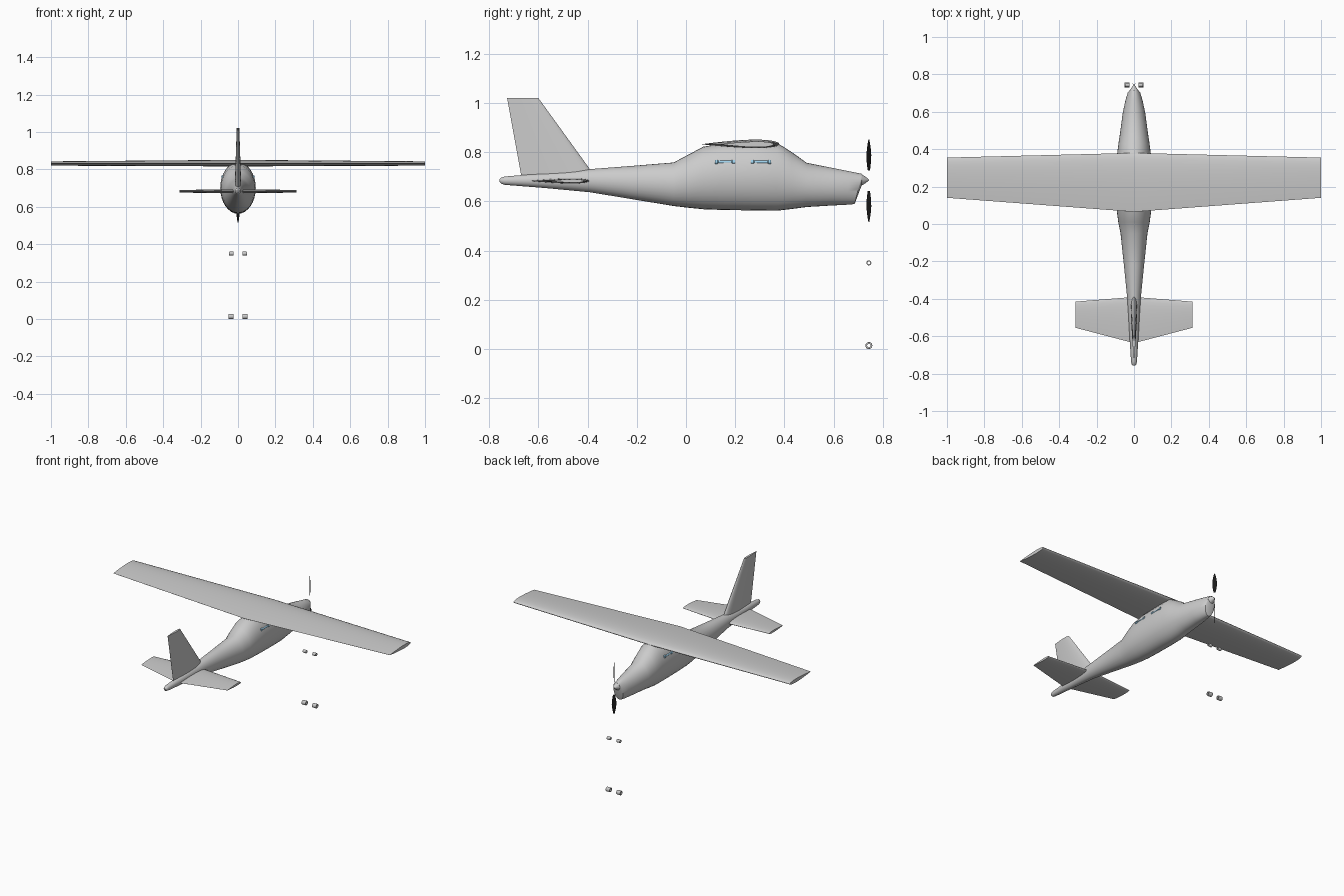
import bpy, bmesh, math
from mathutils import Vector

if "Cube" in bpy.data.objects:
    bpy.data.objects.remove(bpy.data.objects["Cube"])


def material(name, color):
    m = bpy.data.materials.new(name)
    m.diffuse_color = color
    m.use_nodes = True
    m.node_tree.nodes["Principled BSDF"].inputs["Base Color"].default_value = m.diffuse_color
    return m


def loft(name, rings, mat=None, angle=35):
    """Skin a list of closed rings and cap both ends."""
    bm = bmesh.new()
    loops = [[bm.verts.new(p) for p in r] for r in rings]
    n = len(loops[0])
    for a, b in zip(loops, loops[1:]):
        for i in range(n):
            bm.faces.new((a[i], a[(i + 1) % n], b[(i + 1) % n], b[i]))
    bm.faces.new(loops[0])
    bm.faces.new(loops[-1])
    bmesh.ops.recalc_face_normals(bm, faces=bm.faces)
    me = bpy.data.meshes.new(name)
    bm.to_mesh(me)
    bm.free()
    ob = bpy.data.objects.new(name, me)
    bpy.context.collection.objects.link(ob)
    if mat:
        me.materials.append(mat)
    bpy.ops.object.select_all(action='DESELECT')
    ob.select_set(True)
    bpy.context.view_layer.objects.active = ob
    bpy.ops.object.shade_smooth_by_angle(angle=math.radians(angle))
    return ob


def oval(y_top, y_bot, z_top, z_bot, hw, n=32):
    """Body section, optionally raked between top and bottom."""
    pts = []
    for i in range(n):
        a = 2 * math.pi * i / n
        t = (1 + math.sin(a)) / 2
        pts.append((hw * math.cos(a), y_bot + (y_top - y_bot) * t,
                    z_bot + (z_top - z_bot) * t))
    return pts


def airfoil(front, back, up, down, n=14):
    """Foil outline as (y, offset) pairs."""
    def h(t):
        return (0.2969 * t ** .5 - .126 * t - .3516 * t * t
                + .2843 * t ** 3 - .1015 * t ** 4) * 10
    ts = [(1 - math.cos(math.pi * i / n)) / 2 for i in range(n + 1)]
    top = [(t, up * h(t)) for t in reversed(ts)]
    low = [(t, -down * h(t)) for t in ts[1:]]
    return [(front + (back - front) * t, o) for t, o in top + low]


# Fuselage: y_top, y_bottom, z_top, z_bottom, half width
stations = [
    (-.757, -.757, .690, .679, .006), (-.750, -.750, .697, .671, .012),
    (-.735, -.735, .701, .667, .016), (-.57, -.57, .715, .654, .026),
    (-.39, -.39, .731, .637, .037), (-.22, -.22, .744, .609, .054),
    (-.05, -.05, .758, .581, .072), (.01, .01, .790, .574, .084),
    (.07, .07, .822, .568, .092), (.15, .15, .836, .565, .095),
    (.28, .28, .838, .563, .095), (.37, .37, .838, .562, .091),
    (.43, .43, .800, .569, .083), (.49, .49, .757, .577, .074),
    (.60, .59, .735, .583, .060), (.67, .65, .721, .586, .046),
    (.715, .685, .712, .589, .034),
    (.716, .713, .710, .663, .024)]
loft("fuselage", [oval(*s) for s in stations])

# Propeller spinner
loft("spinner", [oval(y, y, .687 + r, .687 - r, r) for y, r in
                 ((.712, .024), (.725, .016), (.736, .008), (.743, .001))])

# Main wing and tailplane: x, front y, back y, upper, lower thickness
def flat_wing(name, z, half):
    spans = [(-x, *r) for x, *r in reversed(half)] + half[1:]
    loft(name, [[(x, y, z + o) for y, o in airfoil(f, b, u, d)]
                for x, f, b, u, d in spans])

flat_wing("wing", .832, [(0, .38, .065, .019, .016), (1, .355, .14, .011, .012)])
flat_wing("tailplane", .683, [(0, -.39, -.637, .011, .011),
                              (.312, -.415, -.555, .007, .007)])

# Vertical fin
loft("fin", [[(o, y, z) for y, o in airfoil(f, b, t, t)]
             for z, f, b, t in ((.69, -.361, -.667, .018),
                                (1.02, -.60, -.727, .007))])

# Propeller blades, pitched in opposite directions
black = material("black", (.01, .01, .01, 1))
for name, s in (("upper_blade", 1), ("lower_blade", -1)):
    rings = []
    d = Vector((1, -s, 0)).normalized()
    t = Vector((s, 1, 0)).normalized() * .0018
    for r, w in ((.041, .006), (.055, .009), (.08, .013), (.105, .014),
                 (.13, .011), (.155, .006), (.168, .002)):
        c = Vector((0, .743, .684 + s * r))
        rings.append([c + d * w, c + t, c - d * w, c - t])
    loft(name, rings, black)

# Side windows: slim bars with thicker ends
blue = material("window_blue", (.35, .65, .85, 1))
for side, s in (("right", 1), ("left", -1)):
    for label, yc in (("rear", .158), ("front", .305)):
        prof = [(-.041, .009), (-.030, .009), (-.026, .006),
                (.026, .006), (.030, .009), (.041, .009)]
        loft(f"{side}_{label}_window",
             [[(s * .081 + r * math.cos(a), yc + y, .760 + r * math.sin(a))
               for a in (2 * math.pi * i / 12 for i in range(12))]
              for y, r in prof], blue)

# Small hollow wheels and upper rollers
def tube(name, x, z, outer, inner, hw, n=24):
    bm = bmesh.new()
    prof = [(-hw, outer * .93), (-hw * .85, outer), (hw * .85, outer),
            (hw, outer * .93), (hw, inner), (-hw, inner)]
    rings = [[bm.verts.new((x + px, .743 + r * math.cos(2 * math.pi * i / n),
                            z + r * math.sin(2 * math.pi * i / n)))
              for px, r in prof] for i in range(n)]
    for i in range(n):
        a, b = rings[i], rings[(i + 1) % n]
        for j in range(6):
            k = (j + 1) % 6
            bm.faces.new((a[j], a[k], b[k], b[j]))
    bmesh.ops.recalc_face_normals(bm, faces=bm.faces)
    me = bpy.data.meshes.new(name)
    bm.to_mesh(me)
    bm.free()
    ob = bpy.data.objects.new(name, me)
    bpy.context.collection.objects.link(ob)
    bpy.ops.object.select_all(action='DESELECT')
    ob.select_set(True)
    bpy.context.view_layer.objects.active = ob
    bpy.ops.object.shade_smooth_by_angle(angle=math.radians(35))

for side, s in (("right", 1), ("left", -1)):
    tube(f"{side}_wheel", s * .038, .014, .014, .007, .014)
    tube(f"{side}_roller", s * .035, .35, .010, .006, .012)
